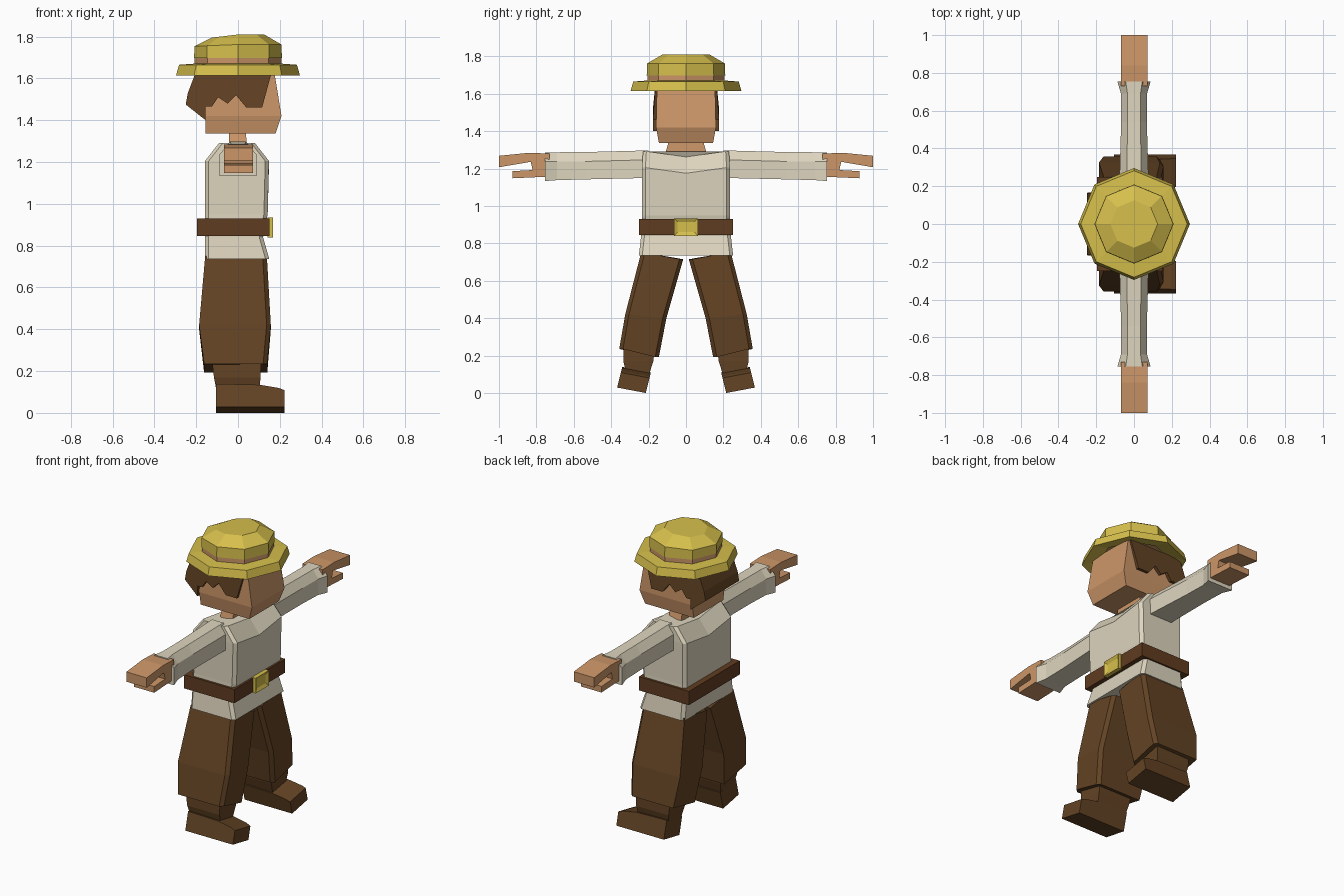
import bpy, bmesh, math

if "Cube" in bpy.data.objects:
    bpy.data.objects.remove(bpy.data.objects["Cube"])


def material(name, rgb):
    m = bpy.data.materials.new(name)
    lin = [((c / 255 + 0.055) / 1.055) ** 2.4 for c in rgb]
    m.diffuse_color = (*lin, 1)
    m.use_nodes = True
    m.node_tree.nodes["Principled BSDF"].inputs["Base Color"].default_value = m.diffuse_color
    return m


SKIN = material("skin", (204, 150, 104))
SHIRT = material("cream_cloth", (222, 213, 190))
BROWN = material("brown_cloth", (99, 67, 36))
BELT = material("belt_leather", (96, 60, 32))
STRAW = material("straw_yellow", (214, 191, 76))


def finish(name, bm, mat):
    bmesh.ops.recalc_face_normals(bm, faces=bm.faces)
    me = bpy.data.meshes.new(name)
    bm.to_mesh(me)
    bm.free()
    me.materials.append(mat)
    ob = bpy.data.objects.new(name, me)
    bpy.context.collection.objects.link(ob)
    return ob


def loft(name, rings, mat, closed=False):
    """Skin a stack of equal-length rings; cap the ends or join them."""
    bm = bmesh.new()
    vs = [[bm.verts.new(p) for p in r] for r in rings]
    n = len(vs[0])
    pairs = list(zip(vs, vs[1:]))
    if closed:
        pairs.append((vs[-1], vs[0]))
    for a, b in pairs:
        for i in range(n):
            j = (i + 1) % n
            bm.faces.new((a[i], a[j], b[j], b[i]))
    if not closed:
        bm.faces.new(vs[0])
        bm.faces.new(vs[-1])
    return finish(name, bm, mat)


def rect(z, x0, x1, y0, y1):
    return [(x0, y0, z), (x1, y0, z), (x1, y1, z), (x0, y1, z)]


def octagon(r, z, tilt=0.0):
    pts = []
    for i in range(8):
        a = i * math.pi / 4
        x = r * math.cos(a)
        pts.append((x, r * math.sin(a), z + min(0, tilt * x)))
    return pts


# Shirt body with chamfered corners and a dip at the neckline
def shirt_ring(z, xb, xf, h, dip=0.0, c=0.018):
    k = h - c
    return [(xf, -k, z), (xf, 0, z - dip), (xf, k, z), (xf - c, h, z), (xb + c, h, z),
            (xb, k, z), (xb, 0, z - dip), (xb, -k, z), (xb + c, -h, z), (xf - c, -h, z)]


loft("shirt", [shirt_ring(0.735, -0.158, 0.15, 0.252),
               shirt_ring(0.84, -0.158, 0.12, 0.24),
               shirt_ring(0.95, -0.158, 0.142, 0.235),
               shirt_ring(1.205, -0.158, 0.148, 0.235, 0.03),
               shirt_ring(1.292, -0.09, 0.08, 0.23, 0.03)], SHIRT)

# Belt and buckle
loft("belt", [rect(0.845, -0.195, 0.15, -0.25, 0.25),
              rect(0.93, -0.195, 0.15, -0.25, 0.25)], BELT)
bm = bmesh.new()
bmesh.ops.create_cube(bm, size=1)
for v in bm.verts:
    v.co = (0.155 + v.co.x * 0.026, v.co.y * 0.13, 0.887 + v.co.z * 0.094)
bm.faces.ensure_lookup_table()
front = max(bm.faces, key=lambda f: f.calc_center_median().x)
bmesh.ops.inset_region(bm, faces=[front], thickness=0.028)
for v in front.verts:
    v.co.x -= 0.01
finish("buckle", bm, STRAW)

# Neck and head
loft("neck", [rect(1.24, -0.045, 0.042, -0.122, 0.122),
              rect(1.36, -0.042, 0.038, -0.088, 0.088)], SKIN)
loft("head", [rect(1.337, -0.155, 0.18, -0.145, 0.145),
              rect(1.42, -0.155, 0.208, -0.16, 0.16),
              rect(1.64, -0.155, 0.172, -0.155, 0.155)], SKIN)

# Hair: jagged side outline swept across the head
outline = [(-0.2, 1.635), (-0.24, 1.53), (-0.25, 1.475), (-0.155, 1.40), (-0.155, 1.465),
           (-0.125, 1.465), (-0.095, 1.51), (-0.05, 1.48), (-0.01, 1.52), (0.04, 1.46),
           (0.115, 1.46), (0.163, 1.635)]
loft("hair", [[(x, s * (0.165 if x < -0.16 or z > 1.6 else 0.177), z) for x, z in outline]
              for s in (-1, 1)], BROWN)

# Hat: brim with hollow underside, band, crown
loft("hat_brim", [octagon(0.296, 1.615), octagon(0.282, 1.665),
                  octagon(0.19, 1.672), octagon(0.19, 1.64)], STRAW, closed=True)
loft("hat_band", [octagon(0.207, 1.664), octagon(0.207, 1.70)], SKIN)
loft("hat_crown", [octagon(0.21, 1.698), octagon(0.208, 1.762, 0.04),
                   octagon(0.125, 1.81, 0.12)], STRAW)

# Limbs, built once per side
for side, s in (("left", 1), ("right", -1)):
    def sleeve_ring(y, h, zb, zt):
        zm = zt - 0.05
        return [(x, s * y, z) for x, z in ((-h, zb), (h, zb), (h, zm), (h * 0.5, zt),
                                           (-h * 0.5, zt), (-h, zm))]

    loft(side + "_sleeve", [sleeve_ring(0.2, 0.078, 1.15, 1.297),
                            sleeve_ring(0.54, 0.068, 1.142, 1.288),
                            sleeve_ring(0.69, 0.069, 1.138, 1.287),
                            sleeve_ring(0.755, 0.088, 1.133, 1.287)], SHIRT)

    # Mitten hand with a separate thumb
    hand = [(0.73, 1.28), (0.84, 1.284), (1.0, 1.268), (1.0, 1.207), (0.83, 1.236),
            (0.82, 1.192), (0.927, 1.186), (0.927, 1.148), (0.73, 1.157)]
    loft(side + "_hand", [[(x, s * y, z) for y, z in hand] for x in (-0.068, 0.072)], SKIN)

    # Trouser leg: narrower at the front, hem tilted with the leg
    def leg_ring(zi, zo, xb, xf, yi, yo, c=0.02):
        return [(xb, s * yi, zi), (xf - c, s * yi, zi), (xf, s * (yi + c), zi),
                (xf, s * (yo - c), zo), (xf - c, s * yo, zo), (xb, s * yo, zo)]

    loft(side + "_trouser_leg", [leg_ring(0.715, 0.75, -0.157, 0.138, 0.015, 0.24),
                                 leg_ring(0.40, 0.42, -0.186, 0.157, 0.105, 0.325),
                                 leg_ring(0.192, 0.235, -0.162, 0.14, 0.145, 0.357)], BROWN)

    # Ankle and shoe
    loft(side + "_ankle", [rect(0.25, -0.125, 0.11, s * 0.165, s * 0.335),
                           rect(0.17, -0.115, 0.108, s * 0.175, s * 0.335),
                           rect(0.09, -0.10, 0.10, s * 0.20, s * 0.315)], BROWN)
    shoe = [(-0.105, 0), (0.222, 0), (0.222, 0.08), (0.195, 0.09), (0.105, 0.105), (-0.105, 0.11)]
    loft(side + "_shoe", [[(x, s * (y - 0.25 * z), z + (y - 0.215) * 0.19) for x, z in shoe]
                          for y in (0.215, 0.368)], BROWN)
